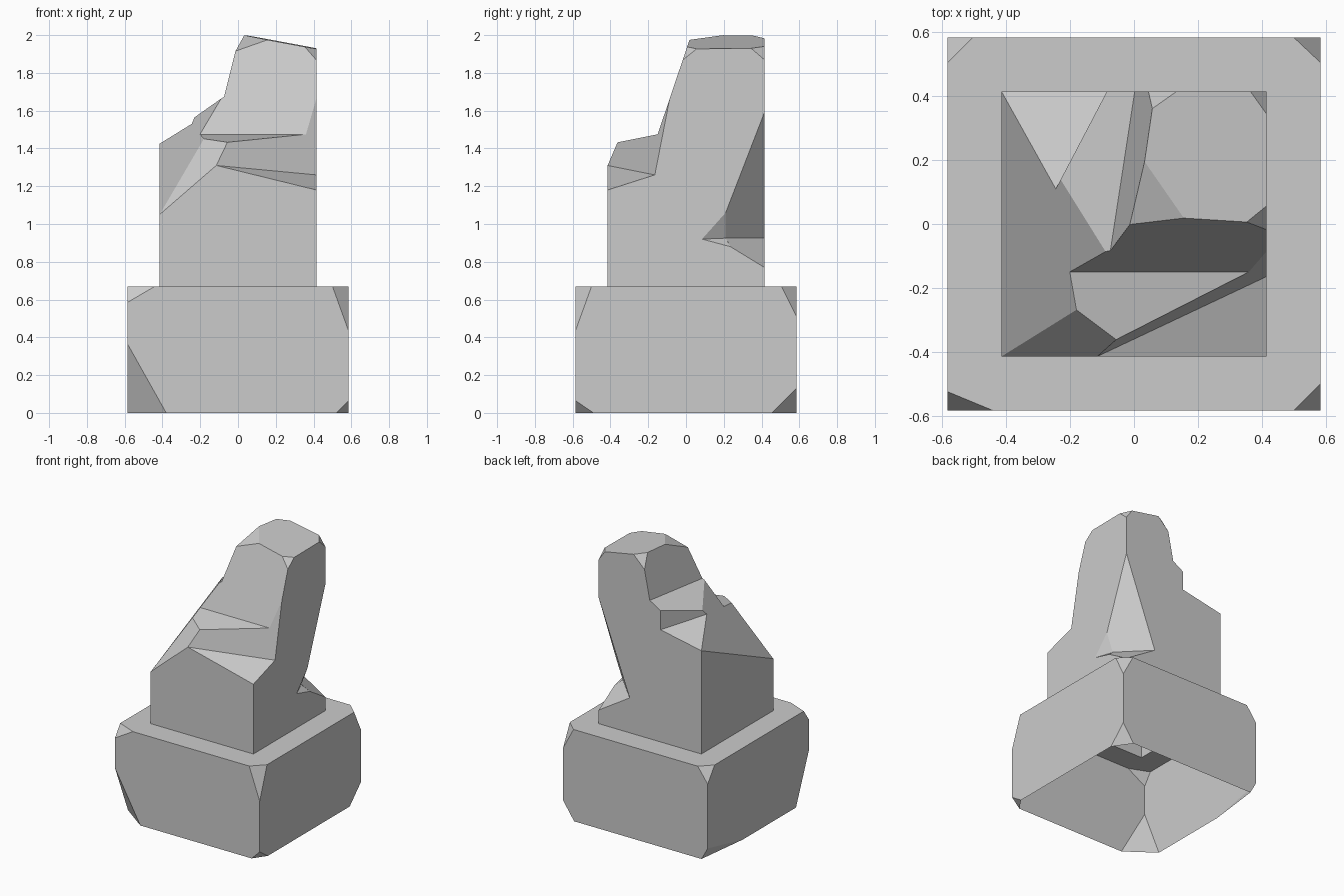
import bpy, bmesh
from mathutils import Vector, Matrix

if "Cube" in bpy.data.objects:
    bpy.data.objects.remove(bpy.data.objects["Cube"])

CORE = (0.1, 0.0, 0.75)          # a point inside the stone; every cut keeps this side


def trim(bm, a, b, c, keep=CORE, flip=False):
    """Slice a closed convex mesh by the plane a-b-c and cap it."""
    a, b, c, keep = map(Vector, (a, b, c, keep))
    n = (b - a).cross(c - a).normalized()
    if n.dot(keep - a) > 0:
        n.negate()
    if flip:
        n.negate()
    bmesh.ops.bisect_plane(bm, geom=bm.verts[:] + bm.edges[:] + bm.faces[:],
                           dist=1e-6, plane_co=a, plane_no=n, clear_outer=True)
    bmesh.ops.holes_fill(bm, edges=[e for e in bm.edges if e.is_boundary], sides=0)


def block(w, z0, z1):
    bm = bmesh.new()
    bmesh.ops.create_cube(bm, size=1, matrix=Matrix.Translation((0, 0, (z0 + z1) / 2))
                          @ Matrix.Diagonal((w, w, z1 - z0, 1)))
    return bm


def to_object(bm, name):
    bmesh.ops.recalc_face_normals(bm, faces=bm.faces[:])
    me = bpy.data.meshes.new(name)
    bm.to_mesh(me)
    bm.free()
    ob = bpy.data.objects.new(name, me)
    bpy.context.collection.objects.link(ob)
    return ob


def combine(ob, other, operation):
    mod = ob.modifiers.new(operation, 'BOOLEAN')
    mod.operation, mod.solver, mod.object = operation, 'EXACT', other
    bpy.context.view_layer.objects.active = ob
    bpy.ops.object.modifier_apply(modifier=mod.name)
    bpy.data.objects.remove(other)


def wedge_cut(ob, *planes):
    """Remove the wedge lying outside all the given planes."""
    bm = block(6, -3, 3)
    for p in planes:
        trim(bm, *p, flip=True)
    combine(ob, to_object(bm, "cutter"), 'DIFFERENCE')


# Base block with a chip off each corner: signs, then chip size along x, y, z
H, TOP = 0.585, 0.67
bm = block(2 * H, 0, TOP)
for sx, sy, sz, dx, dy, dz in [
        (-1, -1, 1, .145, .06, .085), (1, -1, 1, .085, .085, .235),
        (1, 1, 1, .085, .08, .16), (-1, 1, 1, .08, .08, .11),
        (-1, -1, -1, .205, .15, .365), (1, -1, -1, .065, .095, .065),
        (1, 1, -1, .09, .13, .13), (-1, 1, -1, .05, .41, .09)]:
    x, y, z = sx * H, sy * H, TOP if sz > 0 else 0
    trim(bm, (x - sx * dx, y, z), (x, y - sy * dy, z), (x, y, z - sz * dz),
         keep=(0, 0, TOP / 2))
statue = to_object(bm, "broken_stone_monument")

# Column: slanted crown, crown chips and the front-left slope
C = 0.415
bm = block(2 * C, 0.3, 2.2)
crown, front = (.03, .2, 2.0), (.155, .02, 1.975)
for p in [((0, 0, 1.92), front, crown),
          (crown, front, (.365, C, 1.94)),
          ((.35, .005, 1.94), (C, .06, 1.93), (C, -.015, 1.87)),
          ((.365, C, 1.94), (C, .345, 1.93), (C, C, 1.87)),
          ((.05, .355, 2.0), (.13, C, 1.98), (.04, C, 1.89)),
          ((-C, -C, 1.05), (-.18, -.27, 1.45), (-.115, -C, 1.31))]:
    trim(bm, *p)
column = to_object(bm, "column")

# Front ledges
wedge_cut(column, ((-.205, -.15, 1.475), (.36, -.15, 1.475), (0, 0, 1.92)),
          ((-.205, -.15, 1.475), (.36, -.15, 1.475), (-.06, -.36, 1.433)))
wedge_cut(column, ((.36, -.15, 1.475), (C, -.165, 1.26), (-.115, -C, 1.31)),
          ((-.115, -C, 1.31), (C, -.165, 1.26), (C, -C, 1.18)))

# Left shoulder: long slope, flat step and lower notch beside the neck
neck = ((-.073, -.08, 1.675), (.002, C, 1.68), (.034, .2, 2.0))
wedge_cut(column, neck, ((-C, C, 1.425), (-C, -C, 1.05), (-.245, .11, 1.53)))
wedge_cut(column, neck, ((-.085, C, 1.63), (-.23, .135, 1.565), (0, C, 1.68)))
wedge_cut(column, ((-.085, C, 1.49), (-.085, C, 1.63), (-.245, .11, 1.53)),
          ((-C, C, 1.425), (-.245, .11, 1.53), (-.085, C, 1.49)))

# Gouge in the back right edge
g, f, j, l, h = (C, .21, 1.06), (.363, .21, .925), (C, .085, .92), (C, .235, .88), (.165, C, .925)
wedge_cut(column, ((C, C, 1.59), g, h), (h, (C, C, .77), l))
wedge_cut(column, (g, f, j), (j, f, l), (g, f, l, (C, .4, .95)))

# Join into one stone and leave the underside open
combine(statue, column, 'UNION')
bm = bmesh.new()
bm.from_mesh(statue.data)
bottom = [fc for fc in bm.faces if all(v.co.z < 1e-4 for v in fc.verts)]
bmesh.ops.delete(bm, geom=bottom, context='FACES')
bm.to_mesh(statue.data)
bm.free()
